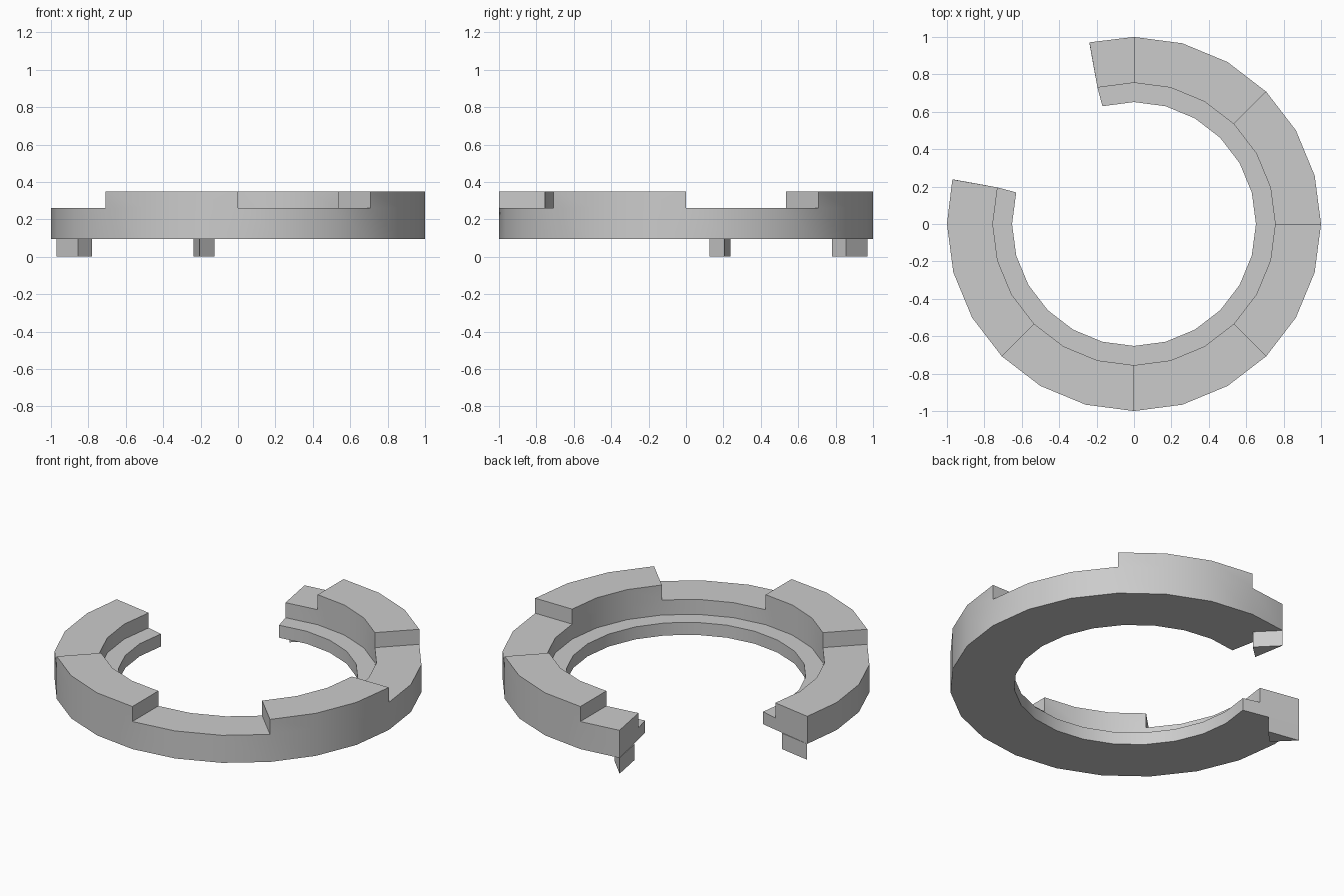
import bpy, bmesh
from math import radians, cos, sin

if "Cube" in bpy.data.objects:
    bpy.data.objects.remove(bpy.data.objects["Cube"])

R_IN, R_MID, R_OUT = 0.652, 0.755, 1.0
Z_BOT, Z_LEDGE, Z_LOW, Z_HIGH = 0.095, 0.17, 0.26, 0.35
START, END, STEP = 165, 465, 15
RAISED = [(225, 270), (315, 360), (405, 450)]


def finish(bm, name):
    bmesh.ops.remove_doubles(bm, verts=bm.verts, dist=1e-5)
    bmesh.ops.recalc_face_normals(bm, faces=bm.faces)
    me = bpy.data.meshes.new(name)
    bm.to_mesh(me)
    bm.free()
    ob = bpy.data.objects.new(name, me)
    bpy.context.collection.objects.link(ob)
    return ob


def section(bm, a, top):
    # cross-section with an inner ledge; the outer end corners lean slightly
    a_out = a + (1.2 if a == START else -1.2 if a == END else 0)
    profile = [(R_IN, Z_BOT), (R_IN, Z_LEDGE), (R_MID, Z_LEDGE), (R_MID, Z_LOW),
               (R_MID, top), (R_OUT, top), (R_OUT, Z_LOW), (R_OUT, Z_BOT)]
    out = []
    for r, z in profile:
        t = radians(a_out if r == R_OUT else a)
        out.append(bm.verts.new((r * cos(t), r * sin(t), z)))
    return out


# open ring with raised top blocks
bm = bmesh.new()
sections = []
for a in range(START, END, STEP):
    top = Z_HIGH if any(s <= a < e for s, e in RAISED) else Z_LOW
    sections += [section(bm, a, top), section(bm, a + STEP, top)]
for p, q in zip(sections, sections[1:]):
    for i in range(8):
        j = (i + 1) % 8
        bm.faces.new((p[i], p[j], q[j], q[i]))
bm.faces.new(sections[0])
bm.faces.new(sections[-1])
ring = finish(bm, "open_ring")
bpy.context.view_layer.objects.active = ring
ring.select_set(True)
bpy.ops.object.shade_smooth_by_angle(angle=radians(30))

# triangular pegs under both ends, mirrored across the gap's diagonal
left_tri = [(-0.97, 0.239), (-0.78, 0.205), (-0.855, 0.125)]
pegs = {"left_peg": left_tri, "back_peg": [(-y, -x) for x, y in left_tri]}
for name, tri in pegs.items():
    bm = bmesh.new()
    base = bm.faces.new([bm.verts.new((x, y, 0)) for x, y in tri])
    ext = bmesh.ops.extrude_face_region(bm, geom=[base], use_keep_orig=True)
    for v in ext["geom"]:
        if isinstance(v, bmesh.types.BMVert):
            v.co.z = Z_BOT
    finish(bm, name)
